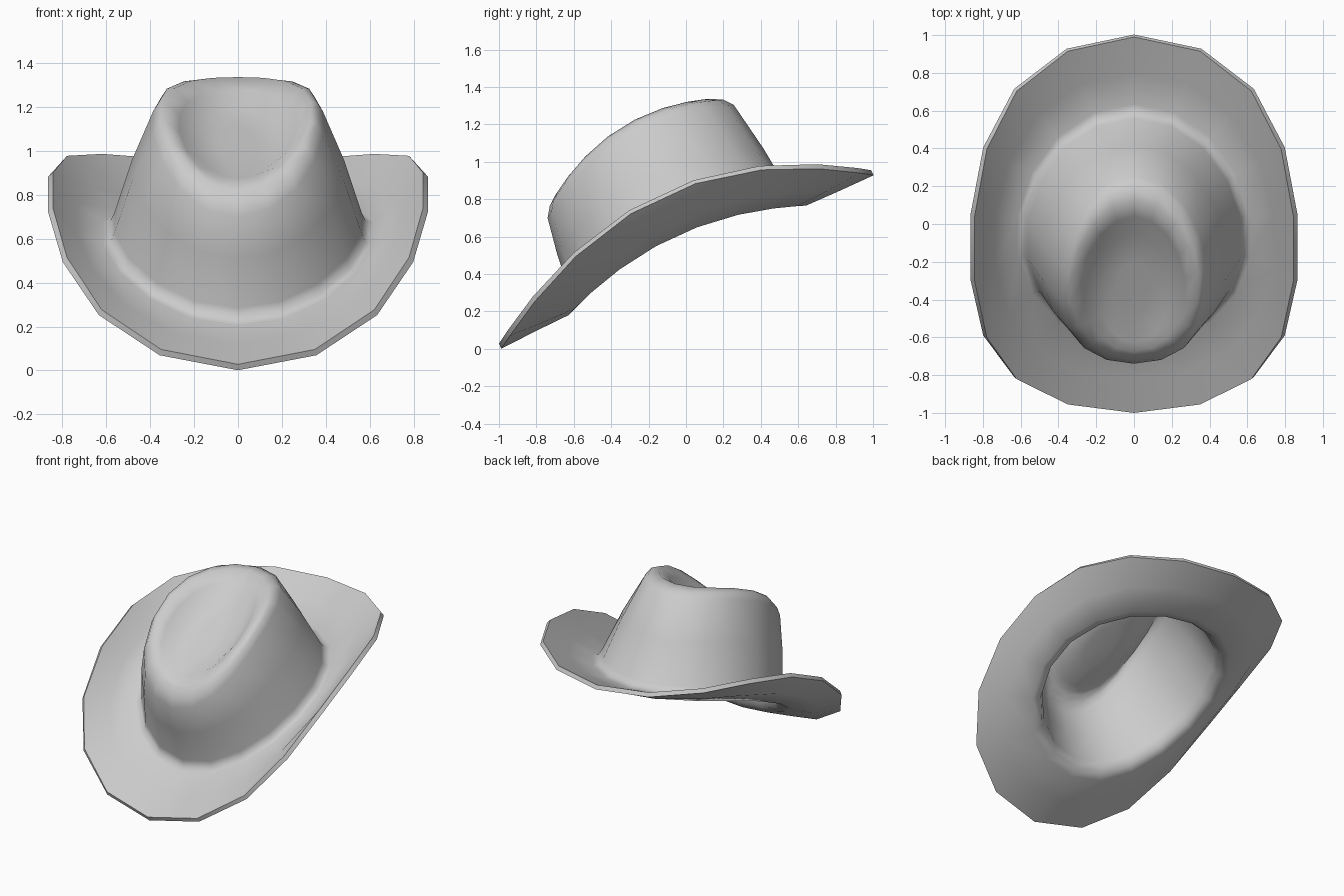
import bpy, bmesh
from math import sin, cos, radians

if "Cube" in bpy.data.objects:
    bpy.data.objects.remove(bpy.data.objects["Cube"])

SIDES = 18

# Cross-section rings from the brim edge to the crown dent:
# (front y, front z), (back y, back z), half width, (bow y, bow z), squareness
RINGS = [
    ((-1.00, 0.028), (0.99, 0.955), 0.900, (-0.13, 0.340), 0.055),   # brim edge
    ((-0.82, 0.120), (0.80, 0.868), 0.765, (-0.09, 0.205), 0.030),   # brim middle
    ((-0.645, 0.205), (0.635, 0.795), 0.625, (-0.06, 0.130), 0.0),   # brim inner edge
    ((-0.612, 0.235), (0.590, 0.797), 0.590, (-0.055, 0.122), 0.0),  # fillet
    ((-0.617, 0.285), (0.560, 0.825), 0.572, (-0.055, 0.122), 0.0),  # crown base
    ((-0.690, 0.510), (0.415, 1.070), 0.495, (-0.065, 0.125), 0.01), # crown wall
    ((-0.740, 0.700), (0.255, 1.305), 0.400, (-0.080, 0.130), 0.02), # wall top
    ((-0.728, 0.765), (0.200, 1.332), 0.375, (-0.070, 0.125), 0.02), # shoulder
    ((-0.700, 0.820), (0.125, 1.337), 0.335, (-0.060, 0.105), 0.0),  # ridge
    ((-0.675, 0.850), (0.040, 1.280), 0.270, (-0.030, 0.060), 0.0),  # dent wall
    ((-0.630, 0.875), (-0.050, 1.195), 0.190, (0.0, 0.005), 0.0),    # dent floor
    ((-0.480, 0.950), (-0.200, 1.110), 0.090, (0.0, 0.0), 0.0),
]


def add_ring(bm, front, back, width, bow, square):
    """Tilted oval whose sides are lifted by the bow."""
    ring = []
    for i in range(SIDES):
        t = radians(360 * i / SIDES)
        k = (1 + cos(t)) / 2
        s2 = sin(t) ** 2
        ring.append(bm.verts.new((
            width * (sin(t) + square * sin(3 * t)),
            front[0] + (back[0] - front[0]) * k + bow[0] * s2,
            front[1] + (back[1] - front[1]) * k + bow[1] * s2)))
    return ring


# Hat surface: bridge the rings, then close the dent floor
bm = bmesh.new()
rings = [add_ring(bm, *r) for r in RINGS]
for outer, inner in zip(rings, rings[1:]):
    for i in range(SIDES):
        j = (i + 1) % SIDES
        bm.faces.new((outer[i], inner[i], inner[j], outer[j]))
centre = bm.verts.new((0, -0.34, 1.03))
last = rings[-1]
for i in range(SIDES):
    bm.faces.new((last[i], centre, last[(i + 1) % SIDES]))

mesh = bpy.data.meshes.new("hat")
bm.to_mesh(mesh)
bm.free()
hat = bpy.data.objects.new("hat", mesh)
bpy.context.collection.objects.link(hat)
bpy.context.view_layer.objects.active = hat
hat.select_set(True)

# Felt thickness on the inside
shell = hat.modifiers.new("felt", 'SOLIDIFY')
shell.thickness = 0.03
shell.offset = -1
bpy.ops.object.modifier_apply(modifier=shell.name)
bpy.ops.object.shade_smooth_by_angle(angle=radians(65))
